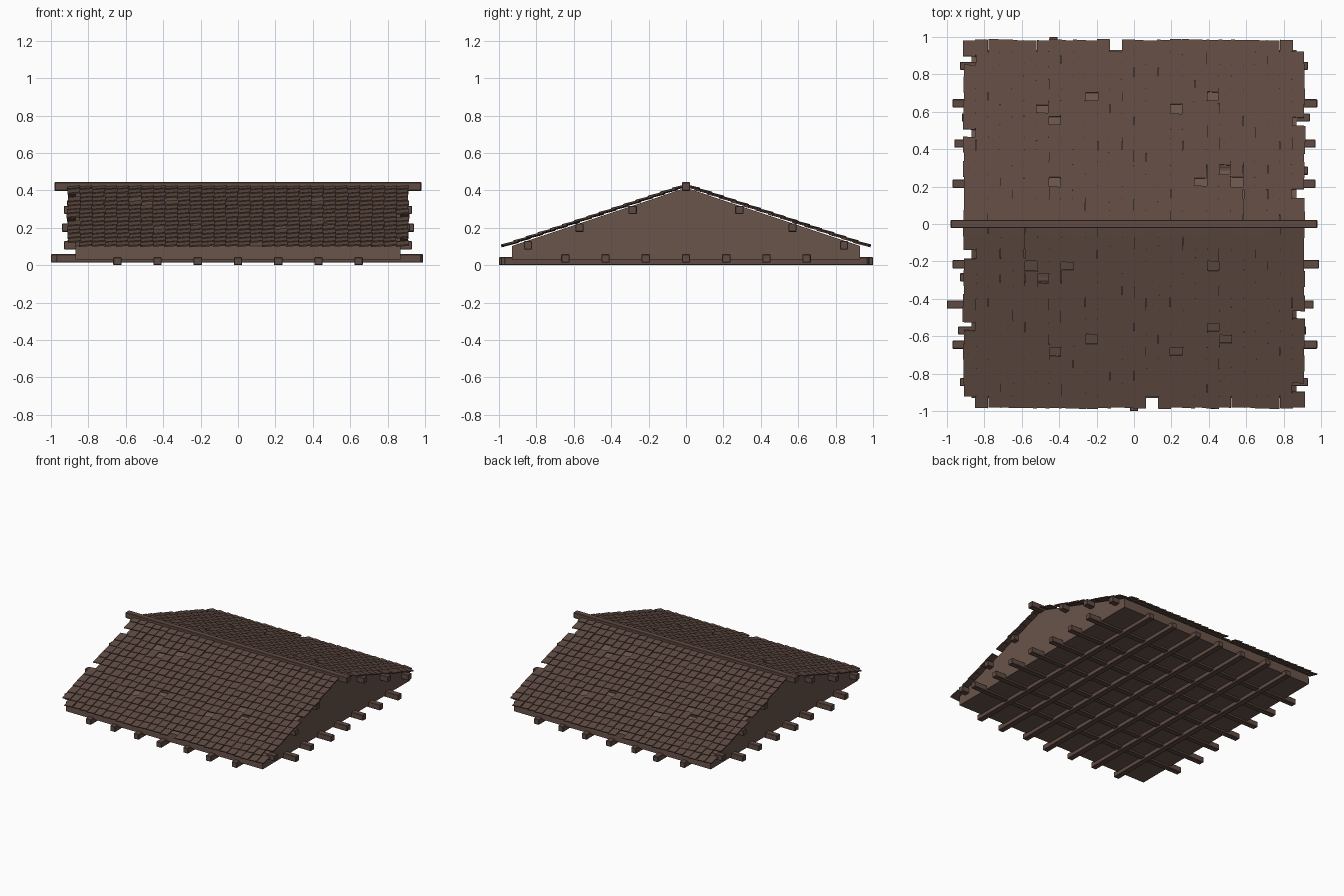
import bpy, bmesh, math, random
from mathutils import Vector

if "Cube" in bpy.data.objects:
    bpy.data.objects.remove(bpy.data.objects["Cube"])
random.seed(4)

def material(name, rgb):
    m = bpy.data.materials.new(name)
    m.diffuse_color = (*rgb, 1)
    m.use_nodes = True
    m.node_tree.nodes["Principled BSDF"].inputs["Base Color"].default_value = m.diffuse_color
    return m

timber = material("brown timber", (0.118, 0.071, 0.056))
boards = material("light brown boards", (0.142, 0.090, 0.070))

def finish(name, bm, mat):
    bmesh.ops.recalc_face_normals(bm, faces=bm.faces)
    me = bpy.data.meshes.new(name)
    bm.to_mesh(me)
    bm.free()
    me.materials.append(mat)
    ob = bpy.data.objects.new(name, me)
    bpy.context.collection.objects.link(ob)
    return ob

def prism(bm, a, b):
    """Solid between two matching rings of points."""
    va, vb = [bm.verts.new(p) for p in a], [bm.verts.new(p) for p in b]
    bm.faces.new(va)
    bm.faces.new(vb[::-1])
    for i in range(len(va)):
        j = (i + 1) % len(va)
        bm.faces.new((va[i], vb[i], vb[j], va[j]))

def beam(name, x0, x1, y0, y1, z0, z1):
    bm = bmesh.new()
    ring = [(x0, y0), (x1, y0), (x1, y1), (x0, y1)]
    prism(bm, [(*p, z0) for p in ring], [(*p, z1) for p in ring])
    ob = finish(name, bm, timber)
    bev = ob.modifiers.new("worn_edges", 'BEVEL')
    bev.width, bev.segments = 0.003, 1

# gable body with ceiling
bm = bmesh.new()
profile = [(-0.93, 0.03), (0.93, 0.03), (0.93, 0.103), (0, 0.414), (-0.93, 0.103)]
prism(bm, [(-0.87, y, z) for y, z in profile], [(0.87, y, z) for y, z in profile])
finish("gable_body", bm, boards)

# ridge beam
H = 0.022
beam("ridge_beam", -0.98, 0.98, -H, H, 0.398, 0.444)

# crossed ceiling joists, ends slightly uneven
long_ends = [(-.97, .98), (-1, .96), (-.97, .99), (-.98, .98), (-.97, .97), (-.96, .97), (-.97, .98)]
cross_ends = [(-.97, .97), (-.97, 1), (-.98, .97), (-1, .98), (-.97, .98), (-.99, .97), (-.97, .97)]
for i in range(7):
    p = (i - 3) * 0.215
    beam("long_joist", *long_ends[i], p - H, p + H, 0.015, 0.059)
    beam("cross_joist", p - H, p + H, *cross_ends[i], 0.0, 0.043)

# purlins under each slope
for y, z, a, b in [(.285, .274, -.91, .93), (.57, .179, -.92, .94), (.845, .085, -.93, .93)]:
    beam("purlin", a, b, y - H, y + H, z, z + 0.044)
    beam("purlin", -b, -a, -y - H, -y + H, z, z + 0.044)

# shingle slopes: front, then the same turned half a circle
ROWS, COLS, W = 15, 28, 0.065
length = math.hypot(0.98, 0.325)
down = Vector((0, -0.98, -0.325)) / length
across = Vector((1, 0, 0))
out = across.cross(-down)
ridge = Vector((0, 0, 0.416))
pitch = length / ROWS
missing = {(15, 14), (0, 14), (0, 8), (27, 7), (0, 2), (27, 13), (7, 10), (20, 8), (6, 4),
           (5, 3), (17, 10), (21, 9), (10, 9), (20, 3), (8, 3)}
bm = bmesh.new()
for row in range(ROWS):
    for col in range(COLS):
        if (col, row) in missing:
            continue
        jx = random.uniform(-.004, .004)
        jv = random.uniform(-.005, .004)
        x0 = (col - COLS / 2) * W + jx - 0.002
        x1 = x0 + W + 0.004
        v1 = (row + 1) * pitch + jv
        v0 = max(v1 - pitch * 1.25, 0)
        lift = random.uniform(0, .002)
        rings = []
        for v, h in ((v0, 0.000), (v1, 0.006)):      # lower edge kicks up
            rings.append([ridge + across * x + down * v + out * (h + k + lift)
                          for x, k in ((x0, 0.0), (x1, 0.006), (x1, 0.014), (x0, 0.007))])
        prism(bm, *rings)
front = finish("front_shingles", bm, timber)
back = bpy.data.objects.new("back_shingles", front.data.copy())
back.rotation_euler.z = math.pi
bpy.context.collection.objects.link(back)
